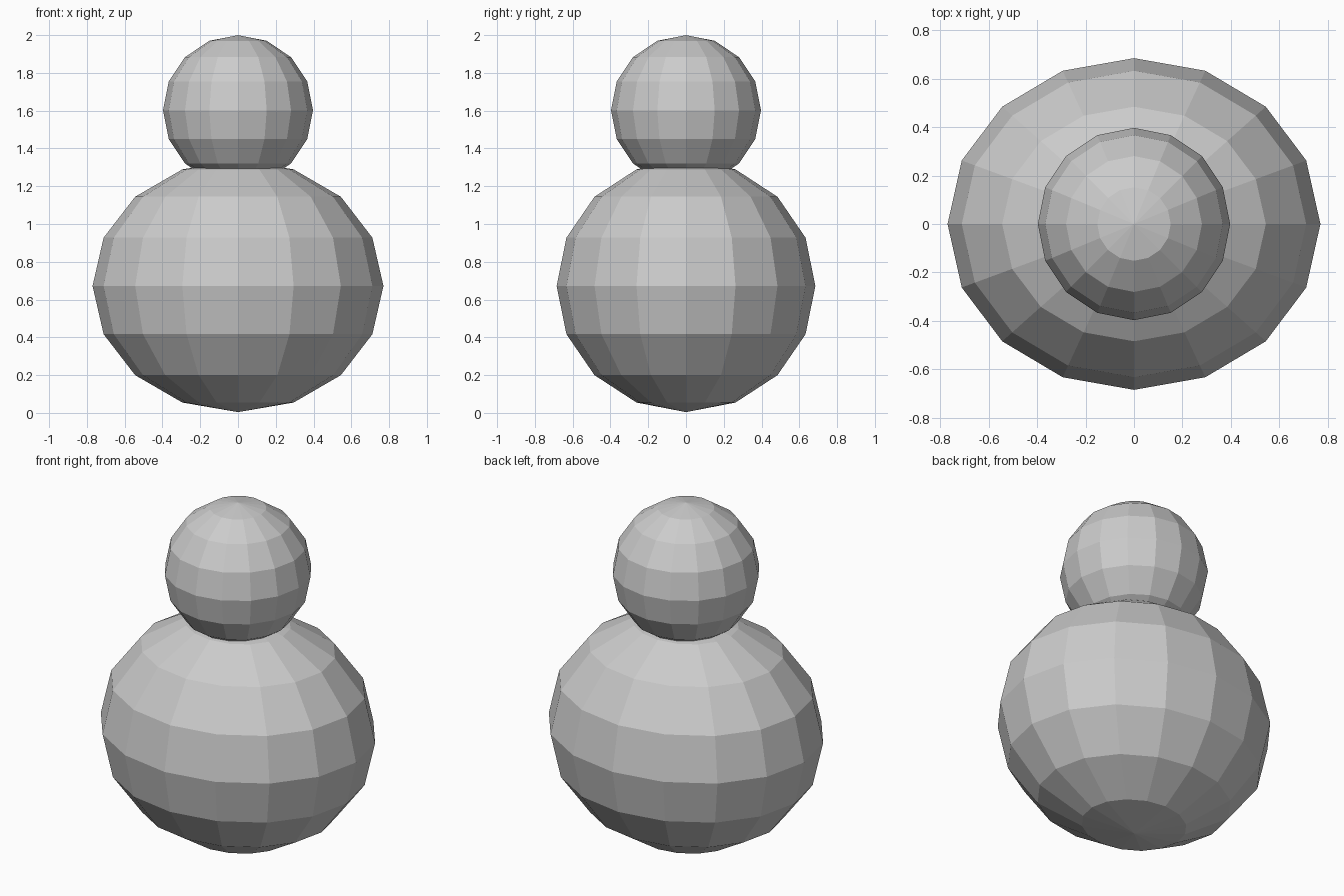
import bpy

if "Cube" in bpy.data.objects:
    bpy.data.objects.remove(bpy.data.objects["Cube"])


def ball(name, centre_z, radii):
    """Low-poly flat-shaded ball, stretched to the given radii."""
    bpy.ops.mesh.primitive_uv_sphere_add(segments=16, ring_count=8, radius=1,
                                         location=(0, 0, centre_z))
    obj = bpy.context.object
    obj.name = name
    obj.scale = radii
    bpy.ops.object.transform_apply(location=False, rotation=False, scale=True)
    bpy.ops.object.shade_flat()
    return obj


# Wide body, slightly shallower front to back
ball("body", 0.672, (0.77, 0.685, 0.668))

# Round head sunk a little into the top of the body
ball("head", 1.602, (0.397, 0.397, 0.398))
